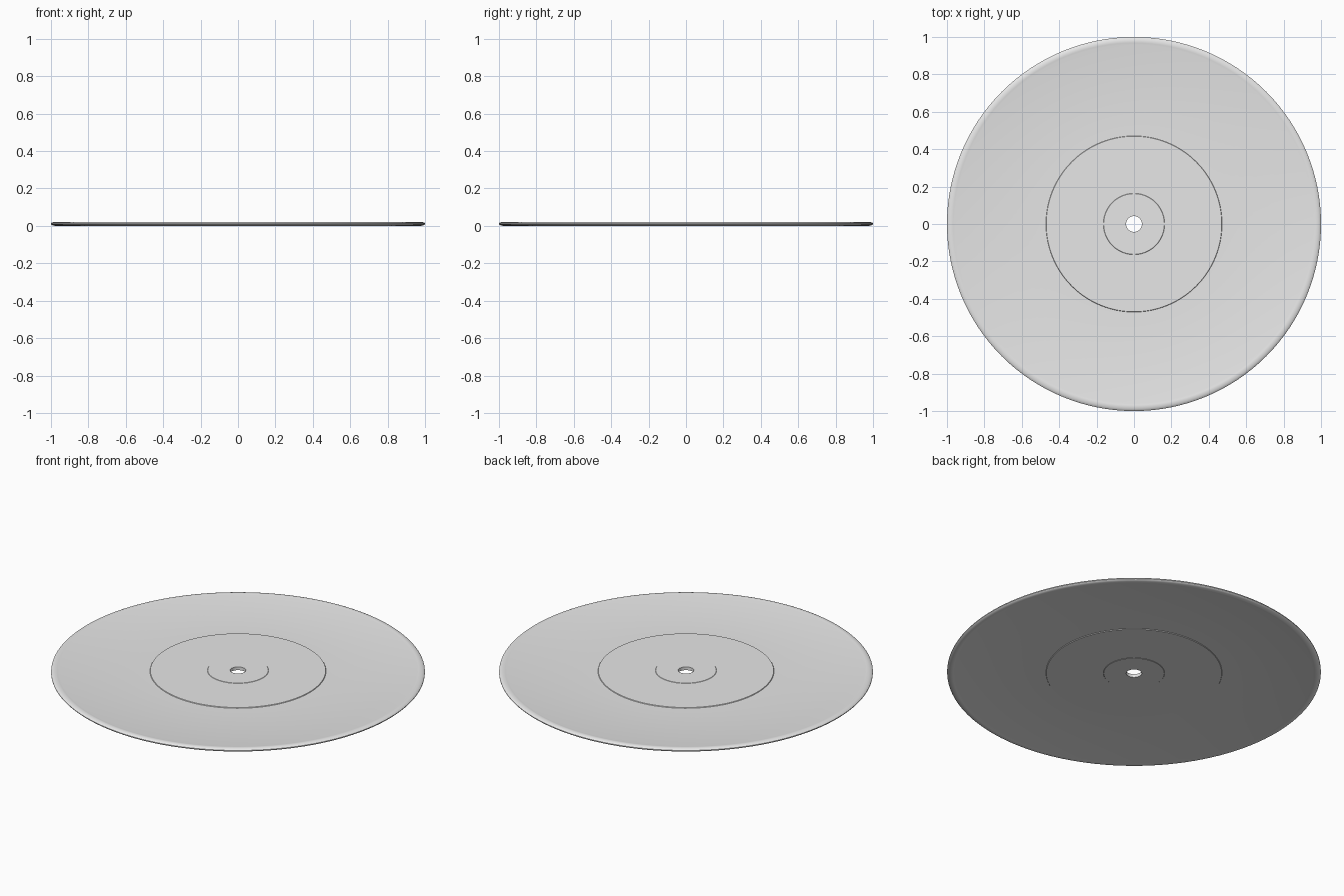
import bpy, bmesh, math

if "Cube" in bpy.data.objects:
    bpy.data.objects.remove(bpy.data.objects["Cube"])

SEGMENTS = 128
MID = 0.011  # height of the disc's middle plane

grey = bpy.data.materials.new("light grey")
grey.diffuse_color = (0.8, 0.8, 0.8, 1)
grey.use_nodes = True
grey.node_tree.nodes["Principled BSDF"].inputs["Base Color"].default_value = grey.diffuse_color

# Upper half of the cross-section: (radius, height above middle plane)
upper = [
    (0.042, 0.0095), (0.162, 0.0095),   # raised centre
    (0.164, 0.0080), (0.469, 0.0080),   # label area
    (0.471, 0.0045), (0.958, 0.0080),   # dished playing surface
    (0.968, 0.0100), (0.977, 0.0110),   # raised rim bead
    (0.988, 0.0092), (0.996, 0.0060), (1.0, 0.0020),
]
# Mirror to the underside to close the ring
profile = upper + [(r, -h) for r, h in reversed(upper)]


def lathe(name, points, material):
    bm = bmesh.new()
    rings = []
    for i in range(SEGMENTS):
        a = 2 * math.pi * i / SEGMENTS
        rings.append([bm.verts.new((r * math.cos(a), r * math.sin(a), MID + h))
                      for r, h in points])
    n = len(points)
    for i in range(SEGMENTS):
        a, b = rings[i], rings[(i + 1) % SEGMENTS]
        for j in range(n):
            k = (j + 1) % n
            bm.faces.new((a[j], a[k], b[k], b[j]))
    bmesh.ops.recalc_face_normals(bm, faces=bm.faces)
    mesh = bpy.data.meshes.new(name)
    bm.to_mesh(mesh)
    bm.free()
    mesh.materials.append(material)
    obj = bpy.data.objects.new(name, mesh)
    bpy.context.collection.objects.link(obj)
    bpy.context.view_layer.objects.active = obj
    obj.select_set(True)
    bpy.ops.object.shade_smooth_by_angle(angle=math.radians(30))
    return obj


# Record disc with centre hole, label step and rim
lathe("record_disc", profile, grey)
